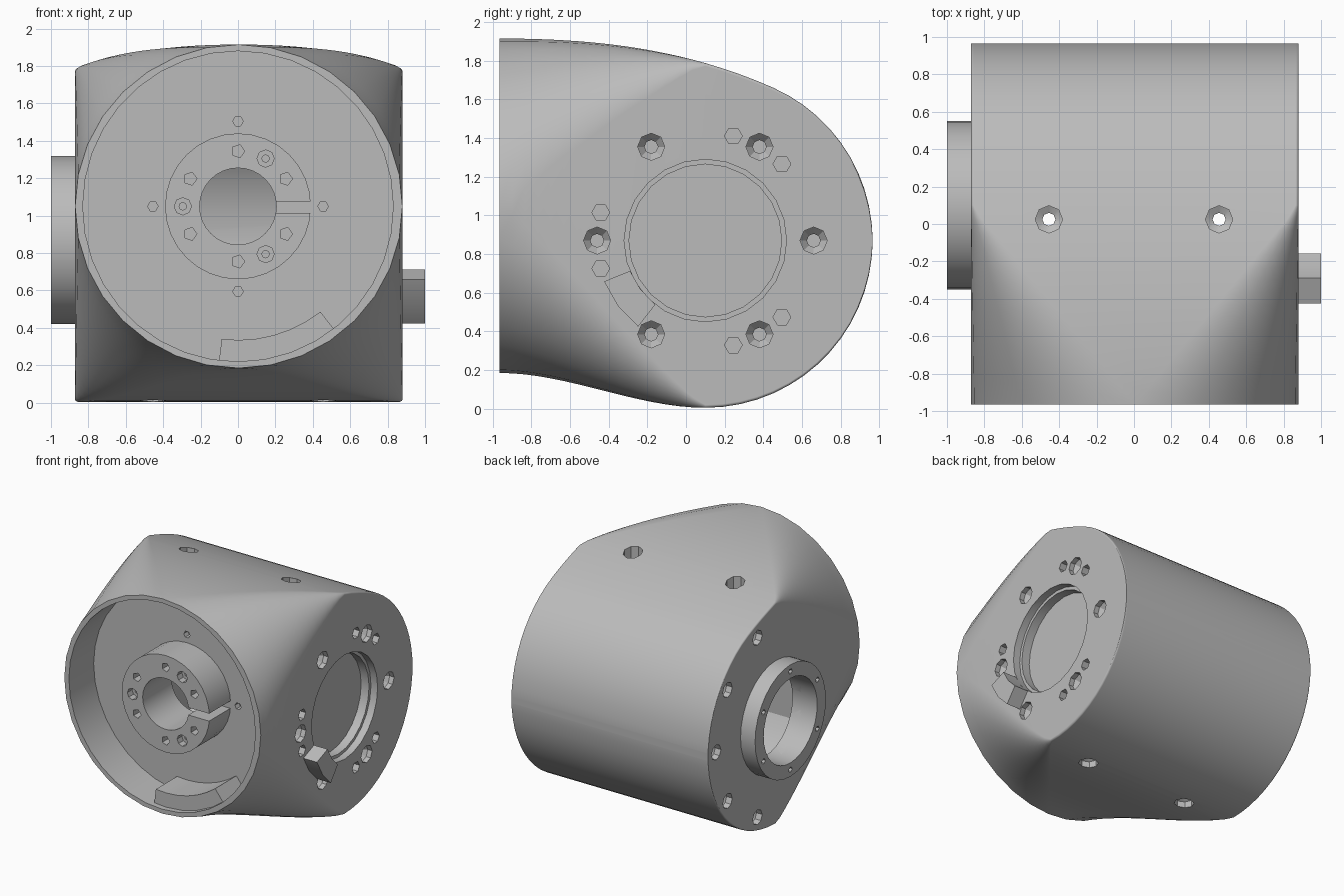
import bpy, bmesh, math
from mathutils import Vector

if "Cube" in bpy.data.objects:
    bpy.data.objects.remove(bpy.data.objects["Cube"])

grey = bpy.data.materials.new("machined_grey")
grey.use_nodes = True
COLOUR = (0.5, 0.5, 0.5, 1)
grey.diffuse_color = COLOUR
grey.node_tree.nodes["Principled BSDF"].inputs["Base Color"].default_value = COLOUR

SIDE = (0.1, 0.87)     # centre of the cross cylinder in y, z
FRONT = (0.0, 1.05)    # centre of the front opening in x, z
R = 0.865
HALF = 0.875
Y0 = -0.965


def place(axis, d, u, v):
    return Vector({"x": (d, u, v), "y": (u, d, v), "z": (u, v, d)}[axis])


def polar(centre, r, deg):
    a = math.radians(deg)
    return centre[0] + r * math.cos(a), centre[1] + r * math.sin(a)


def skin(bm, rings, closed=False):
    """Join rings of points into one closed solid."""
    rows = [[bm.verts.new(p) for p in ring] for ring in rings]
    n = len(rows[0])
    pairs = list(zip(rows, rows[1:])) + ([(rows[-1], rows[0])] if closed else [])
    for a, b in pairs:
        for i in range(n):
            j = (i + 1) % n
            bm.faces.new((a[i], a[j], b[j], b[i]))
    if not closed:
        bm.faces.new(rows[0])
        bm.faces.new(rows[-1][::-1])


def lathe(bm, axis, centre, profile, n=32):
    skin(bm, [[place(axis, d, *polar(centre, r, 360 * i / n)) for i in range(n)]
              for d, r in profile])


def arc_block(bm, axis, centre, r0, r1, d0, d1, a0=0, a1=360, n=32):
    full = a1 - a0 == 360
    rings = []
    for i in range(n if full else n + 1):
        a = a0 + (a1 - a0) * i / n
        rings.append([place(axis, d, *polar(centre, r, a))
                      for d, r in ((d0, r0), (d0, r1), (d1, r1), (d1, r0))])
    skin(bm, rings, full)


def finish(bm, name):
    bmesh.ops.remove_doubles(bm, verts=bm.verts, dist=0.0005)
    bmesh.ops.recalc_face_normals(bm, faces=bm.faces)
    mesh = bpy.data.meshes.new(name)
    bm.to_mesh(mesh)
    bm.free()
    mesh.materials.append(grey)
    ob = bpy.data.objects.new(name, mesh)
    bpy.context.scene.collection.objects.link(ob)
    return ob


def activate(ob):
    bpy.ops.object.select_all(action="DESELECT")
    ob.select_set(True)
    bpy.context.view_layer.objects.active = ob


def cut(ob, bm):
    cutter = finish(bm, "cutter")
    cutter.hide_render = True
    mod = ob.modifiers.new("cut", "BOOLEAN")
    mod.operation, mod.solver, mod.object = "DIFFERENCE", "EXACT", cutter
    activate(ob)
    bpy.ops.object.modifier_apply(modifier=mod.name)
    bpy.data.objects.remove(cutter)


def smooth(ob):
    activate(ob)
    bpy.ops.object.shade_smooth_by_angle(angle=math.radians(30))


# Body: round front opening blending into a cross cylinder
def limits(y):
    dy = y - SIDE[0]
    h = math.sqrt(max(R * R - dy * dy, 0))
    low, high = SIDE[1] - h, SIDE[1] + h
    if y < SIDE[0]:
        s = (y - Y0) / (SIDE[0] - Y0)
        low = 0.185 - 0.18 * s * s * (3 - 2 * s)
    end = 0.45
    if y < end:
        span = end - Y0
        s = (y - Y0) / span
        z_end = SIDE[1] + math.sqrt(R * R - (end - SIDE[0]) ** 2)
        slope = -(end - SIDE[0]) / (z_end - SIDE[1])
        w = s * s * (3 - 2 * s)
        high = 1.915 * (1 - w) + z_end * w + (s ** 3 - s * s) * span * slope
    return low, high


def section(y):
    low, high = limits(y)
    mid, h = (low + high) / 2, (high - low) / 2
    rx = max(0.015, HALF * (SIDE[0] - y) / (SIDE[0] - Y0))
    rz = min(rx, h)
    ring = []
    for k, (sx, sz) in enumerate(((1, 1), (-1, 1), (-1, -1), (1, -1))):
        for i in range(9):
            u, v = polar((0, 0), 1, 90 * k + 90 * i / 8)
            ring.append((sx * (HALF - rx) + rx * u + 0.004, y, mid + sz * (h - rz) + rz * v))
    return ring


ys = [Y0 + (SIDE[0] - Y0) * i / 16 for i in range(16)]
ys += [SIDE[0] + R * math.sin(math.radians(a)) for a in range(0, 88, 6)]
ys.append(SIDE[0] + R * math.sin(math.radians(88)))
bm = bmesh.new()
skin(bm, [section(y) for y in ys])
body = finish(bm, "body")

# Front recess
FLOOR = -0.65
bm = bmesh.new()
lathe(bm, "y", FRONT, [(-1.2, 0.83), (FLOOR, 0.83)], 36)
cut(body, bm)

# Hollow inside, flat behind the front floor
bm = bmesh.new()
lathe(bm, "x", SIDE, [(-0.78, 0.74), (0.68, 0.74)], 40)
res = bmesh.ops.bisect_plane(bm, geom=bm.verts[:] + bm.edges[:] + bm.faces[:],
                             plane_co=(0, -0.55, 0), plane_no=(0, -1, 0), clear_outer=True)
bmesh.ops.contextual_create(bm, geom=[e for e in res["geom_cut"] if isinstance(e, bmesh.types.BMEdge)])
cut(body, bm)

# Large bores
bm = bmesh.new()
lathe(bm, "x", SIDE, [(-1.2, 0.34), (-0.7, 0.34)])
lathe(bm, "x", SIDE, [(1.1, 0.42), (0.82, 0.42), (0.82, 0.395), (0.75, 0.395)], 24)
lathe(bm, "y", FRONT, [(-0.8, 0.205), (-0.45, 0.205)])
cut(body, bm)

# Screw holes
bm = bmesh.new()
for a in range(0, 360, 60):
    lathe(bm, "x", polar(SIDE, 0.56, a), [(1, 0.07), (0.84, 0.07), (0.80, 0.035), (0.72, 0.035)], 8)
for a in (60, 180, 300):
    for off in (-15, 15):
        lathe(bm, "x", polar(SIDE, 0.56, a + off), [(1, 0.046), (0.78, 0.046)], 6)
for a in (-72, -36, 0, 36, 72):
    lathe(bm, "x", polar(SIDE, 0.76, a), [(-1, 0.06), (-0.82, 0.06), (-0.8, 0.03), (-0.74, 0.03)], 8)
for x in (-0.455, 0.455):
    lathe(bm, "z", (x, 0.025), [(-0.1, 0.073), (0.06, 0.073), (0.08, 0.035),
                                (1.69, 0.035), (1.71, 0.073), (2, 0.073)], 8)
for a in range(0, 360, 90):
    lathe(bm, "y", polar(FRONT, 0.455, a), [(-0.8, 0.028), (-0.6, 0.028)], 6)
cut(body, bm)
smooth(body)
weighted = body.modifiers.new("flat_faces", "WEIGHTED_NORMAL")
weighted.keep_sharp = True

# Clamping hub with slit and screw holes
HUB = -0.92
bm = bmesh.new()
arc_block(bm, "y", FRONT, 0.205, 0.39, HUB, FLOOR + 0.005)
hub = finish(bm, "clamping_hub")
bm = bmesh.new()
bmesh.ops.create_cube(bm, size=1)
bmesh.ops.scale(bm, vec=(0.4, 1, 0.06), verts=bm.verts)
bmesh.ops.translate(bm, vec=(0.33, HUB, FRONT[1] - 0.005), verts=bm.verts)
cut(hub, bm)
bm = bmesh.new()
for a in (30, 90, 150, 210, 270, 330):
    lathe(bm, "y", polar(FRONT, 0.295, a), [(-1, 0.036), (-0.75, 0.036)], 5)
for a in (60, 180, 300):
    lathe(bm, "y", polar(FRONT, 0.295, a), [(-1, 0.046), (-0.86, 0.046), (-0.86, 0.02), (-0.75, 0.02)], 8)
cut(hub, bm)
smooth(hub)

# Stop block inside the front rim
bm = bmesh.new()
arc_block(bm, "y", FRONT, 0.715, 0.845, HUB, FLOOR + 0.005, -97, -52, 6)
smooth(finish(bm, "rim_stop"))

# Flange ring with small screw holes
bm = bmesh.new()
arc_block(bm, "x", SIDE, 0.34, 0.45, -1, -0.86)
flange = finish(bm, "flange_ring")
bm = bmesh.new()
for a in range(0, 360, 60):
    lathe(bm, "x", polar(SIDE, 0.395, a + 30), [(-1.1, 0.022), (-0.92, 0.022)], 6)
cut(flange, bm)
smooth(flange)

# Stop key on the other side
bm = bmesh.new()
arc_block(bm, "x", SIDE, 0.42, 0.565, 0.8, 1.0, 202, 232, 2)
smooth(finish(bm, "side_stop_key"))
